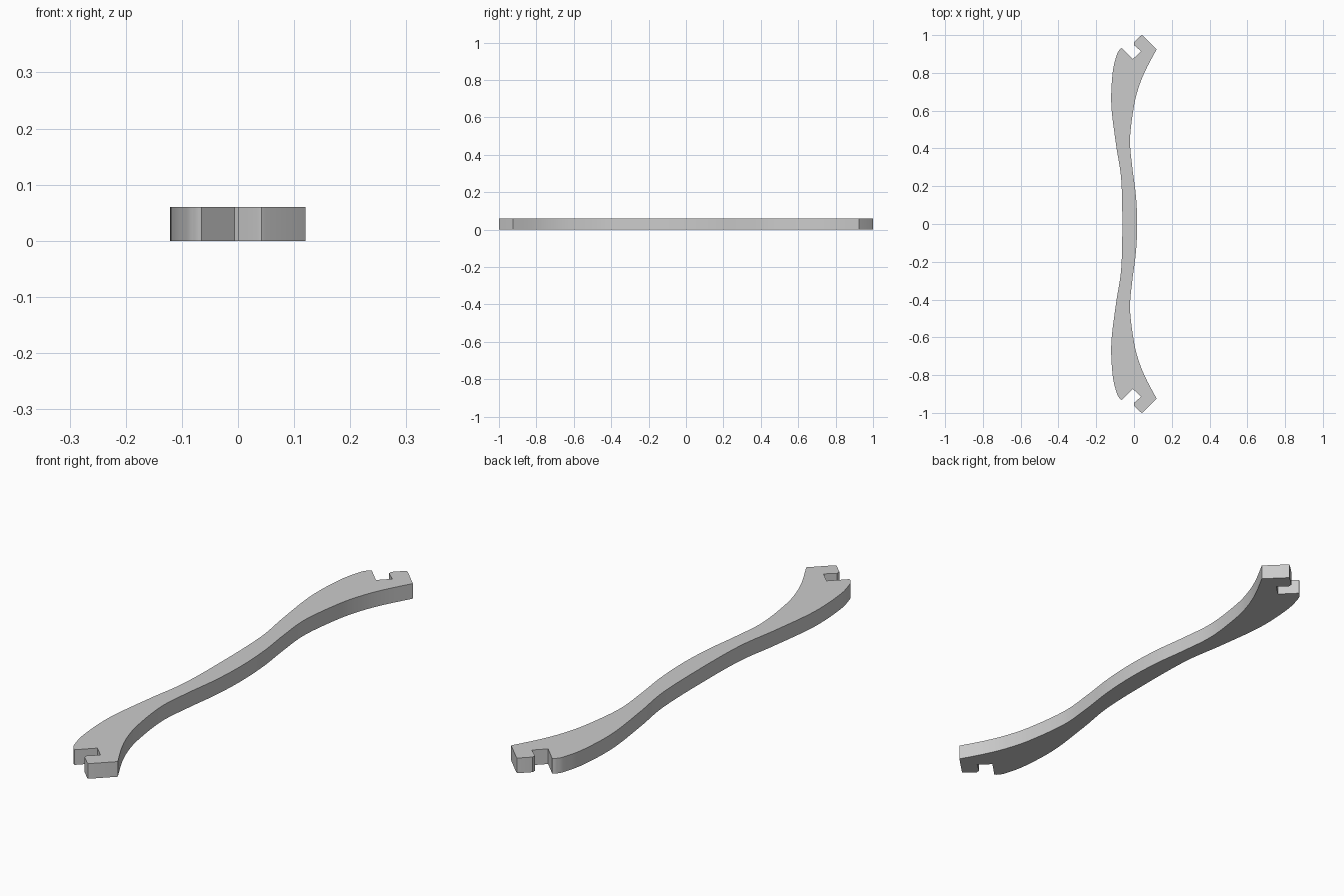
import bpy, bmesh
from mathutils import Vector

cube = bpy.data.objects.get("Cube")
if cube:
    bpy.data.objects.remove(cube, do_unlink=True)

THICKNESS = 0.06


def smooth_path(points, steps=8):
    """Catmull-Rom curve through the points; the first point is a mirror plane."""
    pts = [Vector(p) for p in points]
    first = Vector((pts[1].x, -pts[1].y))
    pts = [first] + pts + [2 * pts[-1] - pts[-2]]
    path = []
    for a, b, c, d in zip(pts, pts[1:], pts[2:], pts[3:]):
        for i in range(steps):
            t = i / steps
            path.append(0.5 * (2 * b + (c - a) * t + (2 * a - 5 * b + 4 * c - d) * t * t
                               + (3 * b - a - 3 * c + d) * t ** 3))
    path.append(pts[-2])
    return path


# Half outline: outer bulging edge, notched end, inner edge
outer = smooth_path([(-0.062, 0), (-0.068, 0.24), (-0.095, 0.42), (-0.12, 0.63),
                     (-0.113, 0.8), (-0.093, 0.89), (-0.078, 0.92), (-0.065, 0.932)])
notch = [Vector(p) for p in [(-0.006, 0.873), (0.037, 0.915), (0, 0.947), (0, 0.962),
                             (0.034, 0.995), (0.042, 1.0), (0.049, 0.995)]]
inner = smooth_path([(0.017, 0), (0.01, 0.15), (-0.009, 0.3), (-0.021, 0.45),
                     (0, 0.625), (0.027, 0.73), (0.064, 0.82), (0.12, 0.925)])
half = outer + notch + inner[::-1]
mirrored = [Vector((p.x, -p.y)) for p in half[::-1]][1:-1]

# Extrude the whole outline into a flat bar
bm = bmesh.new()
base = bm.faces.new([bm.verts.new((p.x, p.y, 0)) for p in half + mirrored])
top = bmesh.ops.extrude_face_region(bm, geom=[base], use_keep_orig=True)
bmesh.ops.translate(bm, vec=(0, 0, THICKNESS),
                    verts=[v for v in top["geom"] if isinstance(v, bmesh.types.BMVert)])
bmesh.ops.recalc_face_normals(bm, faces=bm.faces)
bmesh.ops.triangulate(bm, faces=[f for f in bm.faces if len(f.verts) > 4])
mesh = bpy.data.meshes.new("curved_handle")
bm.to_mesh(mesh)
bm.free()

handle = bpy.data.objects.new("curved_handle", mesh)
bpy.context.collection.objects.link(handle)

# Plain grey finish
grey = bpy.data.materials.new("light_grey")
grey.use_nodes = True
colour = (0.6, 0.6, 0.6, 1)
grey.diffuse_color = colour
grey.node_tree.nodes["Principled BSDF"].inputs["Base Color"].default_value = colour
mesh.materials.append(grey)

bpy.context.view_layer.objects.active = handle
handle.select_set(True)
bpy.ops.object.shade_smooth_by_angle(angle=0.52)
